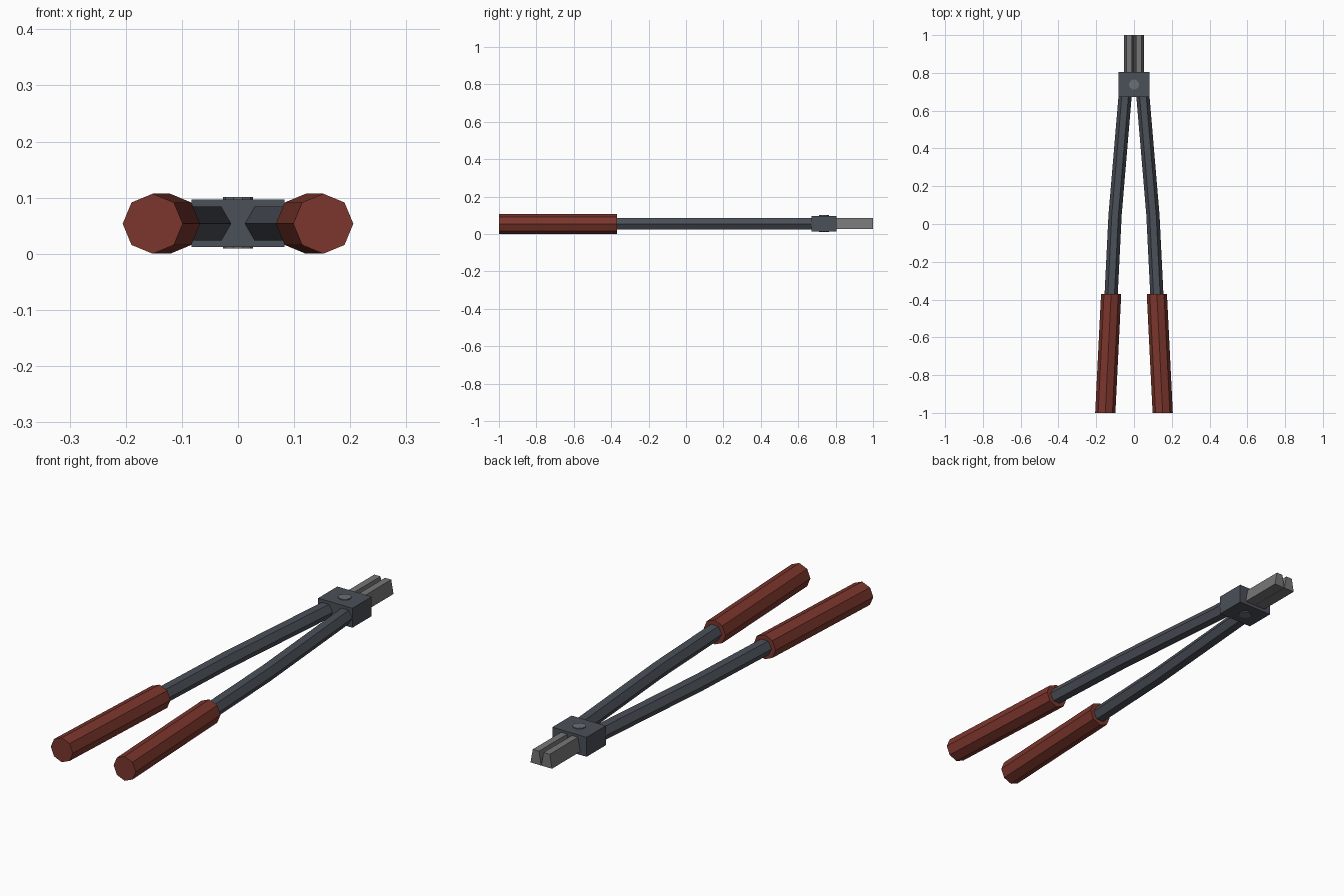
import bpy, bmesh, math
from mathutils import Vector

if "Cube" in bpy.data.objects:
    bpy.data.objects.remove(bpy.data.objects["Cube"])

ZC = 0.0535  # height of the tool's centre plane


def material(name, rgb):
    m = bpy.data.materials.new(name)
    m.diffuse_color = (*rgb, 1)
    m.use_nodes = True
    m.node_tree.nodes["Principled BSDF"].inputs["Base Color"].default_value = m.diffuse_color
    return m


steel = material("dark steel", (0.07, 0.08, 0.098))
jaw_steel = material("bare steel", (0.18, 0.18, 0.18))
bolt_steel = material("bolt grey", (0.15, 0.16, 0.175))
rubber = material("red rubber", (0.2, 0.037, 0.026))


def loft(name, rings, mat):
    """Join equal-sized rings of points into a closed solid."""
    bm = bmesh.new()
    vs = [[bm.verts.new(p) for p in ring] for ring in rings]
    n = len(vs[0])
    for a, b in zip(vs, vs[1:]):
        for i in range(n):
            j = (i + 1) % n
            bm.faces.new((a[i], a[j], b[j], b[i]))
    bm.faces.new(vs[0])
    bm.faces.new(vs[-1])
    bmesh.ops.recalc_face_normals(bm, faces=bm.faces)
    me = bpy.data.meshes.new(name)
    bm.to_mesh(me)
    bm.free()
    me.materials.append(mat)
    ob = bpy.data.objects.new(name, me)
    bpy.context.collection.objects.link(ob)
    return ob


def tube(name, path, radius, sides, mat):
    """Polygonal bar along y through (x, y) points, a vertex facing sideways."""
    rings = []
    for x, y in path:
        angles = [2 * math.pi * i / sides for i in range(sides)]
        rings.append([Vector((x + radius * math.cos(a), y, ZC + radius * math.sin(a)))
                      for a in angles])
    return loft(name, rings, mat)


for side, s in (("left", -1), ("right", 1)):
    # bent hexagonal handle bar
    tube(side + "_handle", [(s * 0.151, -0.98), (s * 0.1, 0.05), (s * 0.046, 0.69)],
         0.035, 6, steel)
    # octagonal grip
    tube(side + "_grip", [(s * 0.152, -1), (s * 0.121, -0.37)], 0.0535, 8, rubber)
    # jaw, narrower at the top
    section = [(0.0005, 0.026), (0.052, 0.026), (0.041, 0.086), (0.011, 0.086)]
    loft(side + "_jaw", [[(s * x, y, z) for x, z in section] for y in (0.79, 1.0)],
         jaw_steel)

# pivot block
block = [(-0.083, 0.012), (0.083, 0.012), (0.083, 0.097), (-0.083, 0.097)]
loft("pivot_block", [[(x, y, z) for x, z in block] for y in (0.672, 0.805)], steel)

# pivot bolt through the block
loft("pivot_bolt", [[(0.027 * math.cos(i * math.pi / 5), 0.738 + 0.027 * math.sin(i * math.pi / 5), z)
                     for i in range(10)] for z in (0.009, 0.101)], bolt_steel)
